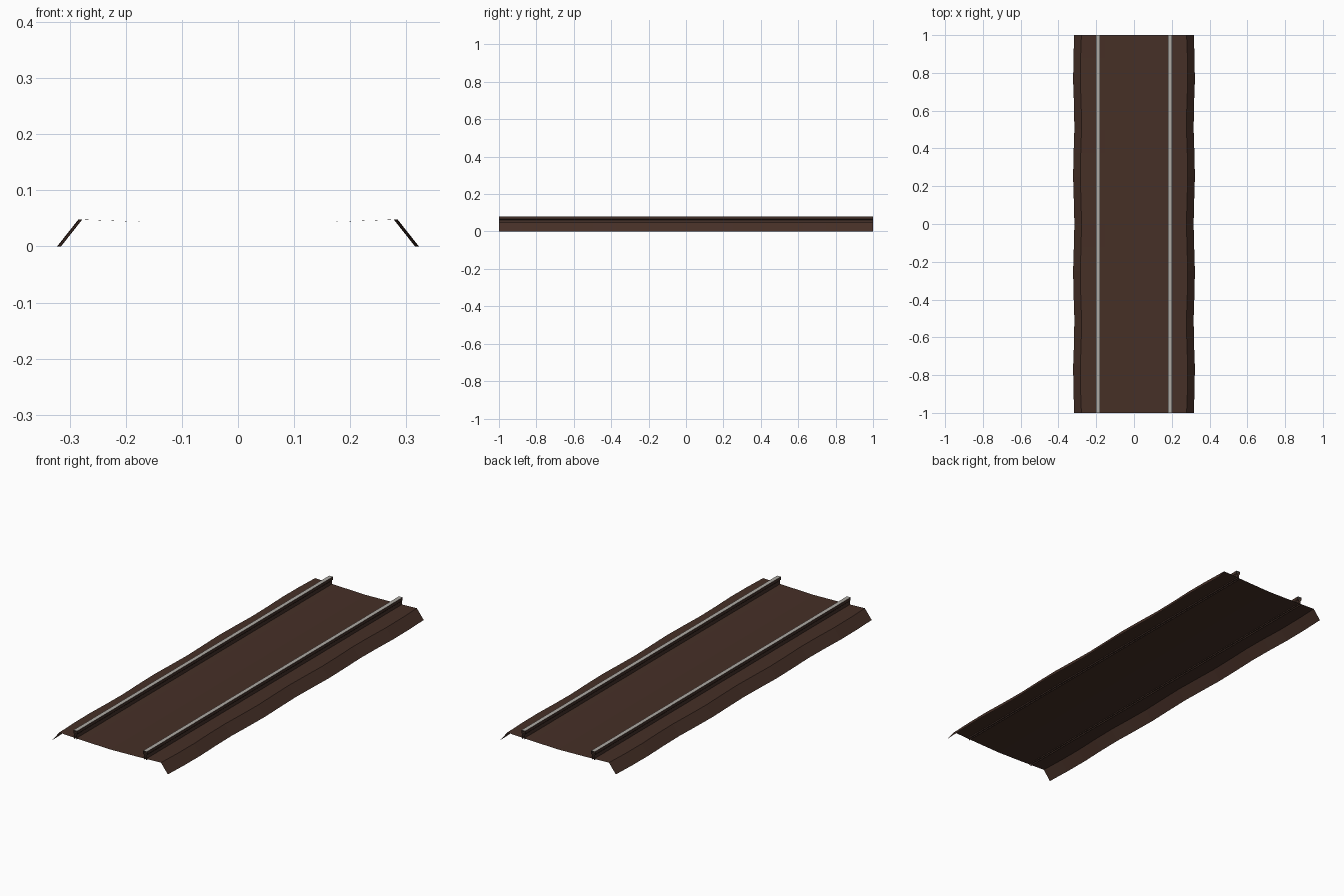
import bpy, bmesh, math

if "Cube" in bpy.data.objects:
    bpy.data.objects.remove(bpy.data.objects["Cube"])


def material(name, rgb):
    m = bpy.data.materials.new(name)
    m.diffuse_color = (*rgb, 1)
    m.use_nodes = True
    m.node_tree.nodes["Principled BSDF"].inputs["Base Color"].default_value = m.diffuse_color
    return m


BED = material("brown ballast", (0.061, 0.029, 0.020))
RUST = material("rusty steel", (0.056, 0.030, 0.022))
STEEL = material("polished steel", (0.42, 0.40, 0.37))


def sweep(name, rows, mats):
    """Open sheet joining successive rows of points."""
    bm = bmesh.new()
    grid = [[bm.verts.new(p) for p in row] for row in rows]
    for a, b in zip(grid, grid[1:]):
        for i in range(len(a) - 1):
            bm.faces.new((a[i], a[i + 1], b[i + 1], b[i]))
    bm.normal_update()
    mesh = bpy.data.meshes.new(name)
    bm.to_mesh(mesh)
    bm.free()
    for m in mats:
        mesh.materials.append(m)
    obj = bpy.data.objects.new(name, mesh)
    bpy.context.collection.objects.link(obj)
    return obj


# ballast bed: open shell with a shallow dished top and wavy shoulders
half = [(0.319, 0.0), (0.281, 0.048), (0.15, 0.043)]
rows = []
for k in range(17):
    y = -1 + k / 8
    wave = -0.0035 * math.cos(math.tau * y / 0.53)
    left = [(-x - (wave if i < 2 else 0), y, z) for i, (x, z) in enumerate(half)]
    right = [(-px, y, pz) for px, _, pz in reversed(left)]
    rows.append(left + [(0, y, 0.039)] + right)
sweep("ballast_bed", rows, [BED])

# rails: open-ended T profile, polished on the running surface
profile = [(-0.006, 0.038), (-0.006, 0.062), (-0.010, 0.066), (-0.010, 0.081),
           (0.010, 0.081), (0.010, 0.066), (0.006, 0.062), (0.006, 0.038)]
for side, cx in (("left", -0.191), ("right", 0.191)):
    rail = sweep(side + "_rail", [[(cx + x, y, z) for x, z in profile] for y in (-1, 1)],
                 [RUST, STEEL])
    for p in rail.data.polygons:
        p.material_index = int(p.center.z > 0.08)
